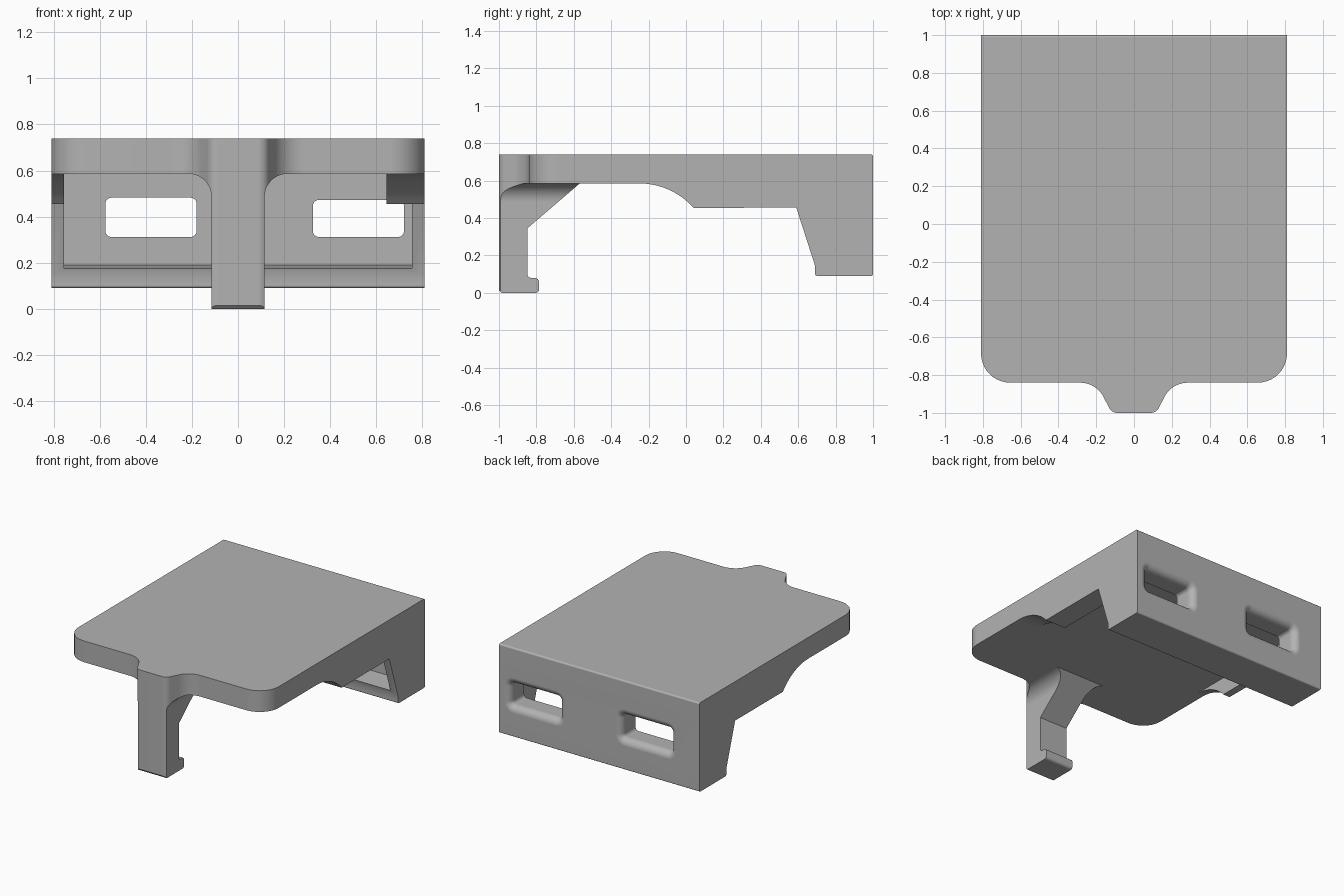
import bpy, bmesh, math
from mathutils import Vector

if "Cube" in bpy.data.objects:
    bpy.data.objects.remove(bpy.data.objects["Cube"])


def rounded(points, steps=10):
    """Closed outline from (a, b[, radius]) corners, with arcs at the radii."""
    out = []
    n = len(points)
    for i, p in enumerate(points):
        c = Vector(p[:2])
        r = p[2] if len(p) > 2 else 0
        if not r:
            out.append(c)
            continue
        u = (Vector(points[i - 1][:2]) - c).normalized()
        v = (Vector(points[(i + 1) % n][:2]) - c).normalized()
        half = u.angle(v) / 2
        t = r / math.tan(half)
        centre = c + (u + v).normalized() * (r / math.sin(half))
        start, end = c + u * t - centre, c + v * t - centre
        sweep = start.angle(end)
        for k in range(steps + 1):
            f = k / steps
            out.append(centre + (start * math.sin((1 - f) * sweep)
                                 + end * math.sin(f * sweep)) / math.sin(sweep))
    return out


def loft(name, rings):
    """Solid through matching rings of 3D points, capped at both ends."""
    bm = bmesh.new()
    loops = [[bm.verts.new(p) for p in ring] for ring in rings]
    for a, b in zip(loops, loops[1:]):
        for i in range(len(a)):
            j = (i + 1) % len(a)
            bm.faces.new((a[i], a[j], b[j], b[i]))
    bm.faces.new(loops[0])
    bm.faces.new(loops[-1])
    bmesh.ops.recalc_face_normals(bm, faces=bm.faces)
    mesh = bpy.data.meshes.new(name)
    bm.to_mesh(mesh)
    bm.free()
    obj = bpy.data.objects.new(name, mesh)
    bpy.context.scene.collection.objects.link(obj)
    return obj


PLACE = {"x": lambda a, b, d: (d, a, b),
         "y": lambda a, b, d: (a, d, b),
         "z": lambda a, b, d: (a, b, d)}


def prism(name, axis, points, lo, hi):
    outline = rounded(points)
    return loft(name, [[PLACE[axis](p.x, p.y, d) for p in outline] for d in (lo, hi)])


def combine(target, tool, operation):
    mod = target.modifiers.new(operation.lower(), "BOOLEAN")
    mod.operation, mod.solver, mod.object = operation, "EXACT", tool
    bpy.context.view_layer.objects.active = target
    bpy.ops.object.modifier_apply(modifier=mod.name)
    bpy.data.objects.remove(tool)


def mirrored(half):
    return half + [(-p[0],) + tuple(p[1:]) for p in reversed(half)]


# Cover: side profile of plate, side ribs and thick back wall
TOP, UNDER, RIB = 0.74, 0.585, 0.455
ARC_R = 0.388
arc = []
for k in range(13):
    y = -0.25 + 0.29 * k / 12
    arc.append((y, UNDER - ARC_R + math.sqrt(ARC_R ** 2 - (y + 0.25) ** 2)))
cover = prism("cover", "x",
              [(-1.1, TOP), (-1.1, UNDER)] + arc
              + [(0.59, RIB), (0.69, 0.145), (0.69, 0.09, 0.012),
                 (1, 0.09, 0.01), (1, TOP, 0.012)], -0.9, 0.9)

# Hollow between the ribs, then the deeper pocket below the wide rib
WALL, LEDGE = 0.84, 0.19
cavity = prism("cavity", "x", [(-0.4, UNDER), (WALL, UNDER), (WALL, LEDGE),
                               (0.5, 0.16), (-0.4, 0.16)], -0.755, 0.645)
combine(cover, cavity, "DIFFERENCE")
pocket = prism("pocket", "x", [(0.57, RIB), (WALL, RIB), (WALL, LEDGE),
                               (0.5, 0.16)], 0.6, 0.755)
combine(cover, pocket, "DIFFERENCE")

# Two windows in the back wall with rounded outer edges
FLARE = 0.05
for x0, x1, z1 in ((-0.575, -0.18, 0.482), (0.325, 0.72, 0.472)):
    sections = [(0.75, 0)]
    for k in range(9):
        a = math.pi / 2 * k / 8
        sections.append((1 - FLARE + FLARE * math.sin(a), FLARE * (1 - math.cos(a))))
    sections.append((1.1, FLARE))
    rings = []
    for y, g in sections:
        r = 0.025 + g
        outline = rounded([(x0 - g, 0.312 - g, r), (x1 + g, 0.312 - g, r),
                           (x1 + g, z1 + g, r), (x0 - g, z1 + g, r)], 6)
        rings.append([(p.x, y, p.y) for p in outline])
    combine(cover, loft("window_cutter", rings), "DIFFERENCE")

# Clip arm: hooked side profile trimmed to a front shape that flares at the top
arm = prism("clip_arm", "x",
            [(-1.1, 0.65), (-1.1, 0.115), (-0.985, 0), (-0.785, 0, 0.02),
             (-0.785, 0.08, 0.025), (-0.848, 0.08, 0.02),
             (-0.848, 0.345), (-0.492, 0.65)], -0.4, 0.4)
front = prism("arm_front", "y",
              mirrored([(0.115, -0.1), (0.115, UNDER, 0.1),
                        (0.216, UNDER + 0.001), (0.216, 0.7)]), -1.3, -0.3)
combine(arm, front, "INTERSECT")
combine(cover, arm, "UNION")

# Trim everything to the plan outline: round corners and the front tab
plan = prism("plan_outline", "z",
             mirrored([(0.81, 1.2), (0.81, -0.84, 0.155), (0.2, -0.84, 0.14),
                       (0.118, -1, 0.05)]), -0.2, 1.0)
combine(cover, plan, "INTERSECT")

# Single grey plastic
grey = bpy.data.materials.new("grey_plastic")
grey.use_nodes = True
colour = (0.45, 0.45, 0.45, 1)
grey.diffuse_color = colour
grey.node_tree.nodes["Principled BSDF"].inputs["Base Color"].default_value = colour
cover.data.materials.clear()
cover.data.materials.append(grey)
for poly in cover.data.polygons:
    poly.material_index = 0

# Smooth rounds, crisp edges
bpy.ops.object.select_all(action="DESELECT")
cover.select_set(True)
bpy.context.view_layer.objects.active = cover
bpy.ops.object.shade_smooth_by_angle(angle=math.radians(30))
weighted = cover.modifiers.new("weighted_normals", "WEIGHTED_NORMAL")
weighted.keep_sharp = True
